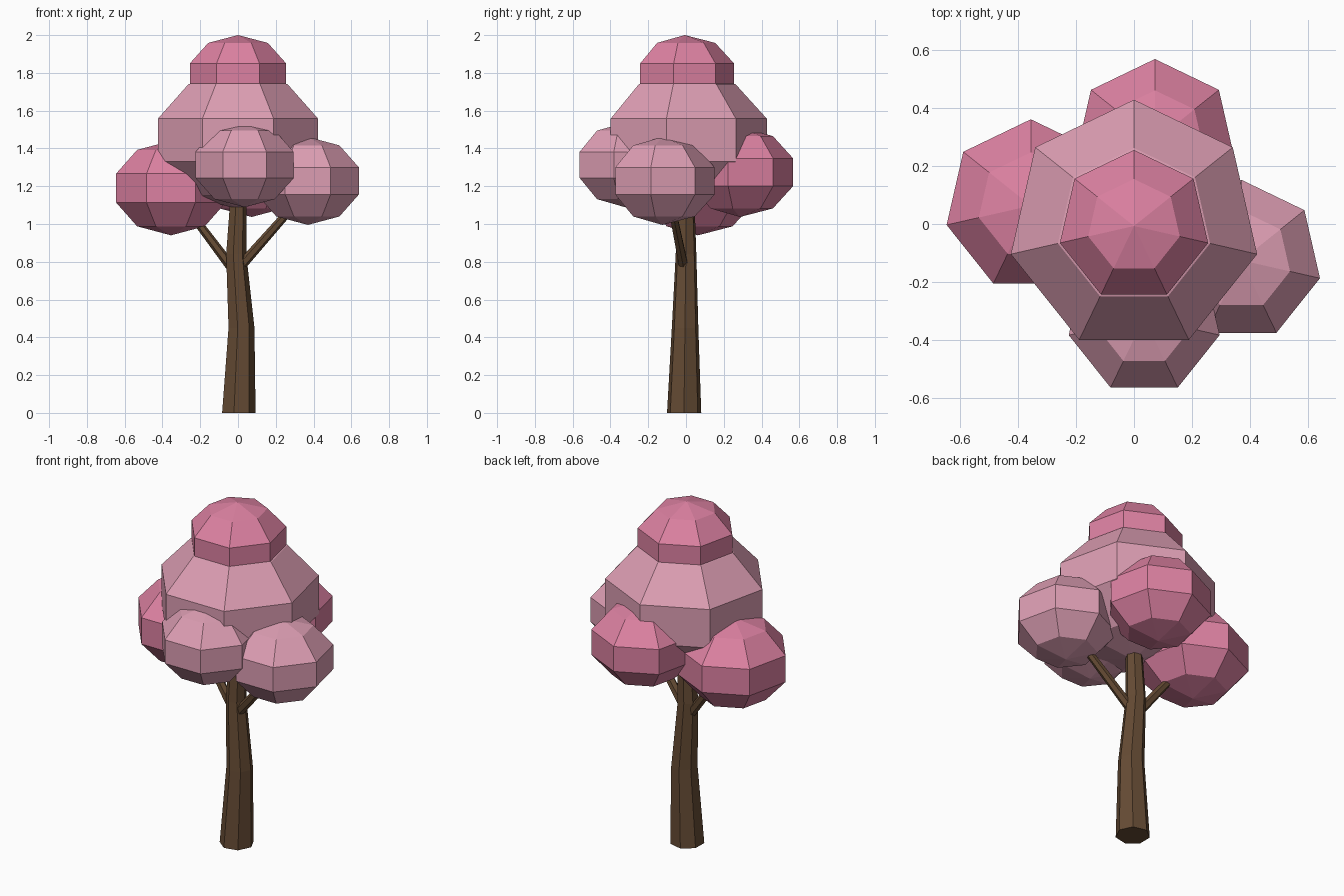
import bpy
import bmesh
from math import sin, cos, pi, radians
from mathutils import Vector

cube = bpy.data.objects.get("Cube")
if cube:
    bpy.data.objects.remove(cube, do_unlink=True)


def material(name, rgb):
    mat = bpy.data.materials.new(name)
    mat.use_nodes = True
    mat.diffuse_color = (*rgb, 1)
    bsdf = mat.node_tree.nodes["Principled BSDF"]
    bsdf.inputs["Base Color"].default_value = (*rgb, 1)
    bsdf.inputs["Roughness"].default_value = 0.9
    return mat


deep_pink = material("deep pink", (0.72, 0.22, 0.36))
pale_pink = material("pale pink", (0.72, 0.34, 0.45))
bark = material("bark brown", (0.13, 0.07, 0.034))


def finish(name, bm, mat):
    bmesh.ops.recalc_face_normals(bm, faces=bm.faces)
    mesh = bpy.data.meshes.new(name)
    bm.to_mesh(mesh)
    bm.free()
    mesh.materials.append(mat)
    obj = bpy.data.objects.new(name, mesh)
    bpy.context.collection.objects.link(obj)
    return obj


def bridge(bm, rings):
    """Join neighbouring rings of vertices with quads."""
    for low, high in zip(rings, rings[1:]):
        n = len(low)
        for i in range(n):
            j = (i + 1) % n
            bm.faces.new((low[i], low[j], high[j], high[i]))


def foliage(name, centre, radius, mat, squash=0.8, sides=7, bands=5):
    """Faceted, flattened ball with one corner towards the back."""
    bm = bmesh.new()
    centre = Vector(centre)

    def point(tilt, turn):
        flat = radius * sin(tilt)
        return bm.verts.new(centre + Vector((flat * cos(turn), flat * sin(turn),
                                             -radius * squash * cos(tilt))))

    rings = [[point(pi * b / bands, pi / 2 + 2 * pi * i / sides) for i in range(sides)]
             for b in range(1, bands)]
    bridge(bm, rings)
    for pole, ring in ((point(0, 0), rings[0]), (point(pi, 0), rings[-1])):
        for i in range(sides):
            bm.faces.new((pole, ring[i], ring[(i + 1) % sides]))
    return finish(name, bm, mat)


def limb(name, path, sides, turn=0.0, level=False):
    """Tapered tube along (x, y, z, radius) points."""
    bm = bmesh.new()
    axis = Vector(path[-1][:3]) - Vector(path[0][:3])
    lean = Vector((0, 0, 1)).rotation_difference(Vector((0, 0, 1)) if level else axis)
    rings = []
    for x, y, z, r in path:
        angles = [turn + 2 * pi * i / sides for i in range(sides)]
        rings.append([bm.verts.new(Vector((x, y, z)) + lean @ Vector((r * cos(a), r * sin(a), 0)))
                      for a in angles])
    bridge(bm, rings)
    bm.faces.new(rings[0])
    bm.faces.new(rings[-1])
    return finish(name, bm, bark)


# Trunk and two branches
limb("trunk", [(0, -0.01, 0, 0.093), (0.015, -0.005, 0.45, 0.072),
               (-0.012, 0, 0.84, 0.056), (0, 0, 1.12, 0.046)], 7, radians(-0.5), True)
limb("left_branch", [(0.025, -0.015, 0.79, 0.027), (0.29, -0.075, 1.09, 0.021)], 6)
limb("right_branch", [(-0.03, 0.005, 0.765, 0.027), (-0.26, 0.04, 1.07, 0.021)], 6)

# Foliage clumps
foliage("main_foliage", (0, -0.007, 1.445), 0.457, pale_pink)
foliage("top_foliage", (0, -0.007, 1.783), 0.275, deep_pink, 0.79)
foliage("right_foliage", (-0.355, 0.063, 1.19), 0.3125, deep_pink)
foliage("back_foliage", (0.072, 0.286, 1.274), 0.296, deep_pink)
foliage("left_foliage", (0.37, -0.125, 1.228), 0.291, pale_pink)
foliage("front_foliage", (0.035, -0.323, 1.313), 0.28, pale_pink)
